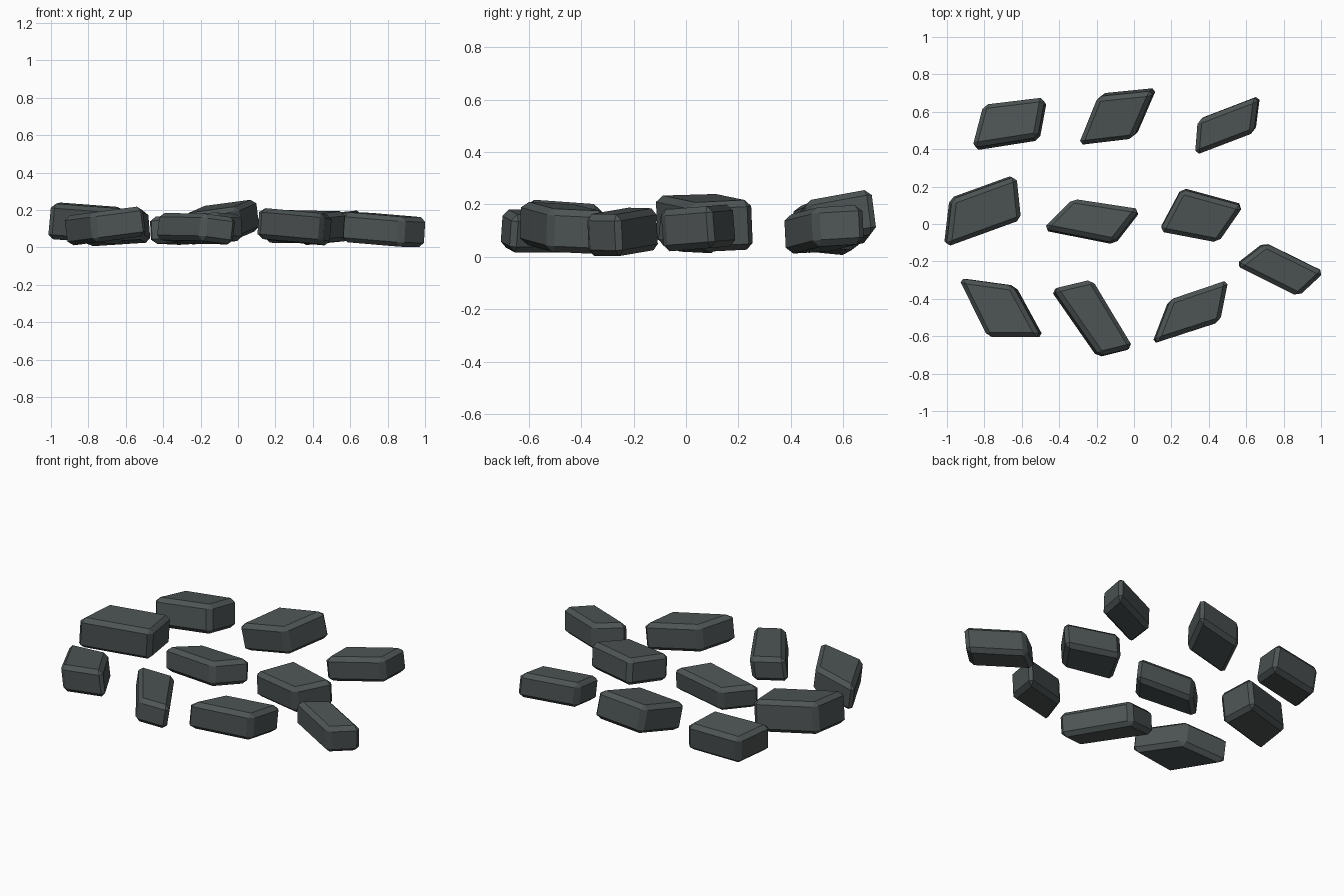
import bpy, bmesh
from mathutils import Vector

if "Cube" in bpy.data.objects:
    bpy.data.objects.remove(bpy.data.objects["Cube"])

# One dark slate colour for every stone
slate = bpy.data.materials.new("dark_slate")
slate.diffuse_color = (0.075, 0.088, 0.088, 1)
slate.use_nodes = True
slate.node_tree.nodes["Principled BSDF"].inputs["Base Color"].default_value = slate.diffuse_color


def stone(name, outline, mid_z, thick, slope_x, slope_y):
    """Slanted four-sided slab, tilted by its slopes, with chamfered edges."""
    pts = [Vector(p) for p in outline]
    centre = sum(pts, Vector((0, 0))) / 4
    slope = Vector((slope_x, slope_y))
    bm = bmesh.new()
    rings = []
    for side in (-1, 1):
        ring = []
        for p in pts:
            xy = p - slope * side * thick / 2
            z = mid_z + slope.dot(p - centre) + side * thick / 2
            ring.append(bm.verts.new((xy.x, xy.y, z)))
        rings.append(ring)
        bm.faces.new(ring)
    low, high = rings
    for i in range(4):
        j = (i + 1) % 4
        bm.faces.new((low[i], low[j], high[j], high[i]))
    bmesh.ops.recalc_face_normals(bm, faces=bm.faces)
    bmesh.ops.bevel(bm, geom=bm.edges[:], offset=0.024, segments=1,
                    affect='EDGES', profile=0.5, clamp_overlap=True)
    bmesh.ops.recalc_face_normals(bm, faces=bm.faces)
    mesh = bpy.data.meshes.new(name)
    bm.to_mesh(mesh)
    bm.free()
    mesh.materials.append(slate)
    bpy.context.collection.objects.link(bpy.data.objects.new(name, mesh))


# Back row
stone("stone_back_left", [(-.86, .40), (-.80, .63), (-.47, .67), (-.51, .455)], .11, .17, .08, -.12)
stone("stone_back_middle", [(-.29, .43), (-.185, .69), (.115, .72), (.005, .465)], .135, .17, .12, .13)
stone("stone_back_right", [(.33, .37), (.345, .56), (.67, .685), (.645, .49)], .105, .15, .08, .05)
# Middle row
stone("stone_middle_left", [(-1.01, -.12), (-.98, .135), (-.635, .26), (-.61, .025)], .13, .19, -.09, .04)
stone("stone_middle", [(-.485, -.03), (-.325, .13), (.035, .075), (-.105, -.105)], .10, .145, .05, -.10)
stone("stone_middle_right", [(.135, -.035), (.255, .19), (.585, .10), (.45, -.095)], .11, .16, 0, .08)
stone("stone_far_right", [(.545, -.22), (.70, -.10), (1.015, -.255), (.875, -.385)], .095, .16, -.06, .05)
# Front row
stone("stone_front_left", [(-.93, -.29), (-.64, -.33), (-.49, -.605), (-.775, -.605)], .115, .16, .13, 0)
stone("stone_front_middle", [(-.44, -.35), (-.23, -.30), (-.01, -.665), (-.19, -.71)], .10, .145, -.12, -.07)
stone("stone_front_right", [(.10, -.64), (.19, -.405), (.50, -.30), (.455, -.525)], .11, .165, -.08, -.03)
